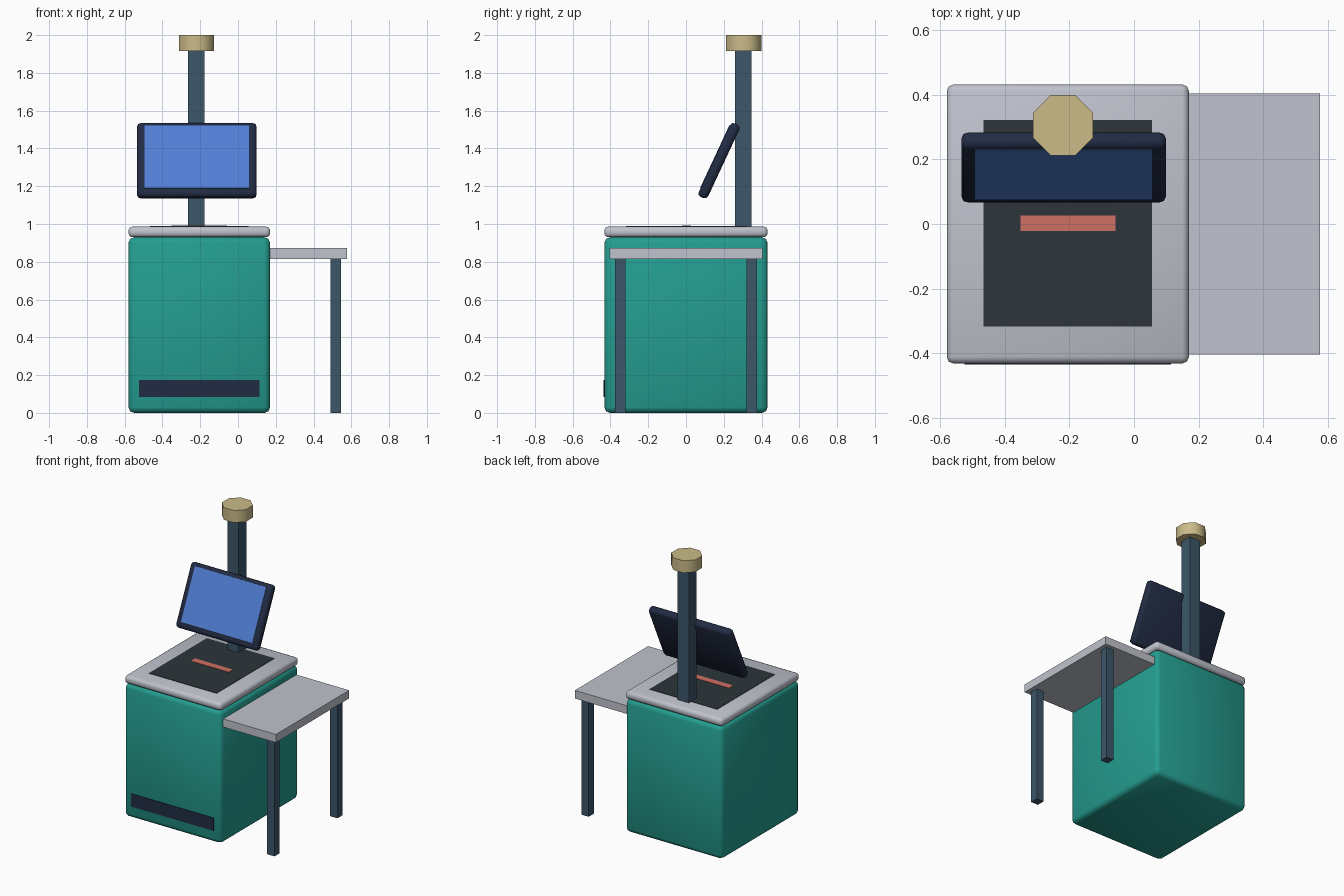
import bpy
from math import radians, pi, cos
from mathutils import Matrix, Vector

cube = bpy.data.objects.get("Cube")
if cube:
    bpy.data.objects.remove(cube, do_unlink=True)


def material(name, r, g, b):
    """Flat material from display colour values."""
    lin = [((c / 255 + 0.055) / 1.055) ** 2.4 for c in (r, g, b)] + [1]
    m = bpy.data.materials.new(name)
    m.use_nodes = True
    m.diffuse_color = lin
    m.node_tree.nodes["Principled BSDF"].inputs["Base Color"].default_value = lin
    return m


teal = material("teal", 36, 157, 144)
grey = material("light grey", 192, 195, 205)
slate = material("slate blue", 60, 87, 105)
navy = material("navy", 33, 43, 67)
charcoal = material("charcoal", 45, 53, 58)
red = material("coral red", 207, 112, 99)
blue = material("screen blue", 81, 126, 211)
tan = material("tan", 203, 187, 137)


def finish(obj, name, mat, bevel=0, angle=30):
    obj.name = obj.data.name = name
    obj.data.materials.append(mat)
    if bevel:
        mod = obj.modifiers.new("Bevel", "BEVEL")
        mod.width = bevel
        mod.segments = 2
        bpy.ops.object.modifier_apply(modifier=mod.name)
        angle = 50
    bpy.ops.object.shade_smooth_by_angle(angle=radians(angle))
    return obj


def box(name, mat, x, y, z, bevel=0):
    """Box from (min, max) ranges on each axis."""
    ranges = (x, y, z)
    centre = [(a + b) / 2 for a, b in ranges]
    bpy.ops.mesh.primitive_cube_add(size=1, location=centre)
    obj = bpy.context.object
    obj.data.transform(Matrix.Diagonal([b - a for a, b in ranges] + [1]))
    return finish(obj, name, mat, bevel)


# Cabinet, vent strip and counter
box("cabinet", teal, (-0.58, 0.17), (-0.432, 0.432), (0, 0.93), 0.03)
box("vent_strip", navy, (-0.525, 0.115), (-0.436, -0.429), (0.085, 0.175))
box("counter_top", grey, (-0.58, 0.17), (-0.432, 0.432), (0.93, 0.986), 0.02)

# Scanner plate and its window
box("scanner_plate", charcoal, (-0.467, 0.056), (-0.317, 0.322), (0.981, 0.989))
box("scanner_window", red, (-0.352, -0.057), (-0.021, 0.026), (0.985, 0.992))

# Side shelf on two legs
box("side_shelf", grey, (0.16, 0.577), (-0.405, 0.405), (0.815, 0.872))
for label, side in (("front", -1), ("back", 1)):
    y = sorted((side * 0.32, side * 0.377))
    box(label + "_leg", slate, (0.49, 0.546), y, (0, 0.815))

# Post with octagonal lamp cap
box("post", slate, (-0.264, -0.178), (0.26, 0.346), (0.98, 1.92))
bpy.ops.mesh.primitive_cylinder_add(vertices=8, radius=0.093 / cos(pi / 8),
                                    depth=0.085, location=(-0.22, 0.306, 1.9575))
cap = bpy.context.object
cap.data.transform(Matrix.Rotation(pi / 8, 4, "Z"))
finish(cap, "lamp_cap", tan, angle=50)

# Tilted monitor: built upright, then leaned back together
lean = Matrix.Translation(Vector((-0.218, 0.175, 1.335))) @ Matrix.Rotation(radians(-25), 4, "X")
frame = box("monitor_frame", navy, (-0.317, 0.317), (-0.0275, 0.0275), (-0.215, 0.215), 0.02)
screen = box("monitor_screen", blue, (-0.276, 0.276), (-0.03, -0.024), (-0.174, 0.192))
for part in (frame, screen):
    part.matrix_world = lean @ part.matrix_basis
